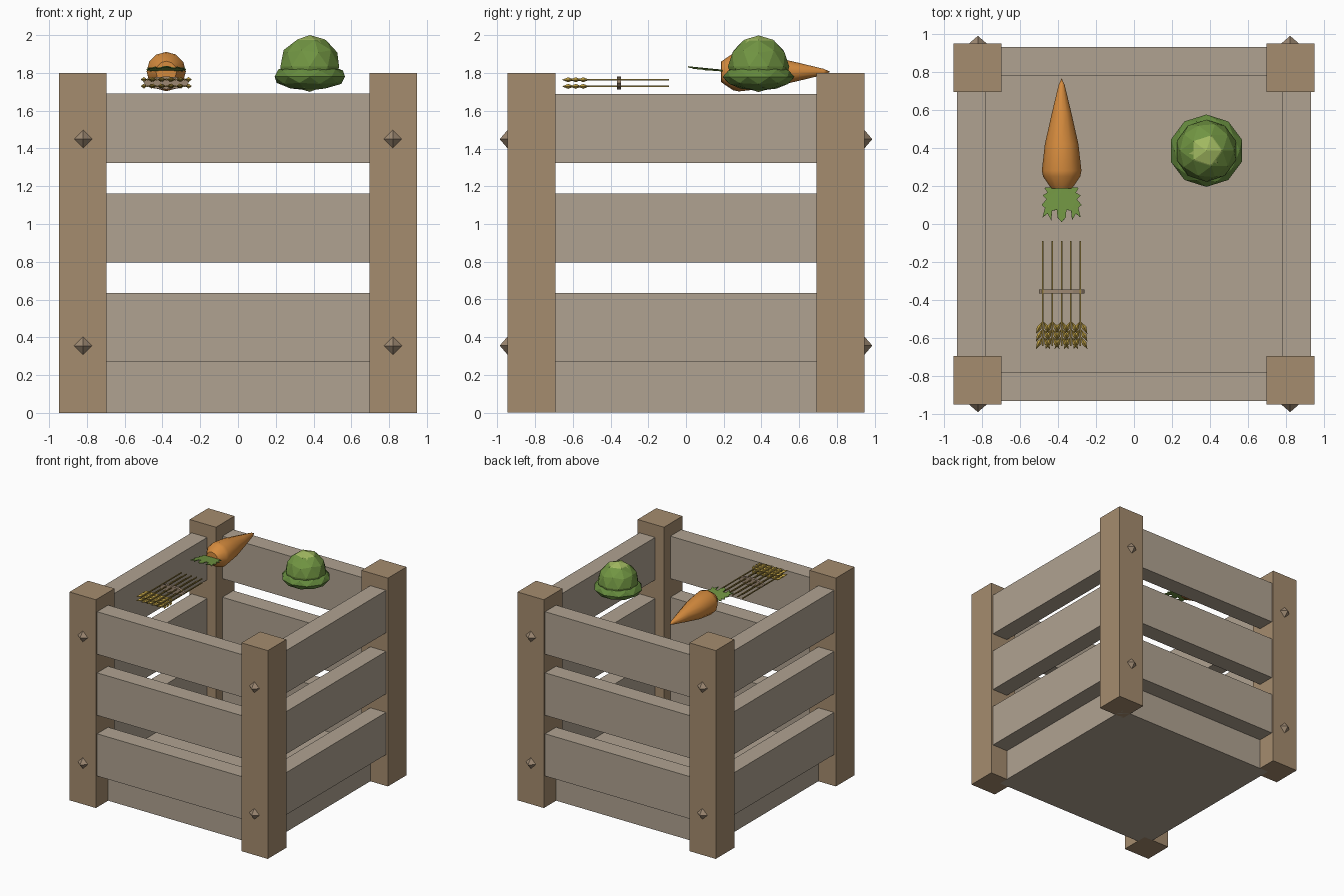
import bpy, bmesh, math
from mathutils import Vector, Matrix

if "Cube" in bpy.data.objects:
    bpy.data.objects.remove(bpy.data.objects["Cube"])


def material(name, rgb):
    m = bpy.data.materials.new(name)
    m.diffuse_color = (*rgb, 1)
    m.use_nodes = True
    m.node_tree.nodes["Principled BSDF"].inputs["Base Color"].default_value = m.diffuse_color
    return m


POST = material("post_wood", (0.376, 0.262, 0.156))
SLAT = material("slat_wood", (0.434, 0.365, 0.285))
STUD = material("stud_brown", (0.34, 0.25, 0.17))
ORANGE = material("carrot_orange", (0.67, 0.26, 0.048))
LEAF = material("leaf_green", (0.165, 0.30, 0.055))
CORE = material("pale_green", (0.36, 0.49, 0.12))
OUTER = material("outer_green", (0.13, 0.255, 0.047))
GRAIN = material("grain_gold", (0.53, 0.36, 0.06))
STALK = material("stalk_gold", (0.33, 0.23, 0.05))


def finish(name, bm, mat):
    bmesh.ops.recalc_face_normals(bm, faces=bm.faces)
    me = bpy.data.meshes.new(name)
    bm.to_mesh(me)
    bm.free()
    ob = bpy.data.objects.new(name, me)
    bpy.context.collection.objects.link(ob)
    me.materials.append(mat)
    return ob


def add_box(bm, lo, hi):
    lo, hi = Vector(lo), Vector(hi)
    size = hi - lo
    bmesh.ops.create_cube(bm, size=1, matrix=Matrix.Translation((lo + hi) / 2) @ Matrix.Diagonal((*size, 1)))


def add_octahedron(bm, centre, radii, turn=Matrix.Identity(4)):
    m = Matrix.Translation(centre) @ turn @ Matrix.Diagonal((*radii, 1))
    v = [bm.verts.new(m @ Vector(p)) for p in
         [(1, 0, 0), (0, 1, 0), (-1, 0, 0), (0, -1, 0), (0, 0, 1), (0, 0, -1)]]
    for i in range(4):
        for pole in (v[4], v[5]):
            bm.faces.new((v[i], v[(i + 1) % 4], pole))


# Corner posts and their studs on the front and back
for sx in (-1, 1):
    for sy in (-1, 1):
        tag = ("left" if sx < 0 else "right") + ("_front" if sy < 0 else "_back")
        bm = bmesh.new()
        c = Vector((sx * 0.822, sy * 0.82, 0.9))
        h = Vector((0.126, 0.127, 0.9))
        add_box(bm, c - h, c + h)
        finish("post_" + tag, bm, POST)
        bm = bmesh.new()
        for z in (0.355, 1.45):
            add_octahedron(bm, (sx * 0.82, sy * 0.945, z), (0.05, 0.043, 0.05))
        finish("studs_" + tag, bm, STUD)

# Three rows of slats on all four sides
for side, angle in (("front", 0), ("right", 90), ("back", 180), ("left", 270)):
    bm = bmesh.new()
    for z0, z1 in ((0.27, 0.635), (0.795, 1.162), (1.323, 1.69)):
        add_box(bm, (-0.71, -0.93, z0), (0.71, -0.78, z1))
    bm.transform(Matrix.Rotation(math.radians(angle), 4, 'Z'))
    finish("slats_" + side, bm, SLAT)

# Thick floor set inside the slats
bm = bmesh.new()
add_box(bm, (-0.78, -0.78, 0), (0.78, 0.78, 0.27))
finish("floor", bm, SLAT)

# Carrot body: turned profile along y
CX = -0.38
bm = bmesh.new()
profile = [(0, 0.185), (0.055, 0.187), (0.098, 0.25), (0.104, 0.28), (0.088, 0.42),
           (0.052, 0.58), (0.016, 0.73), (0, 0.765)]
vs = [bm.verts.new((CX + r, y, 1.807)) for r, y in profile]
es = [bm.edges.new(p) for p in zip(vs, vs[1:])]
bmesh.ops.spin(bm, geom=vs + es, cent=(CX, 0, 1.807), axis=(0, 1, 0),
               angle=2 * math.pi, steps=12, use_duplicate=False)
bmesh.ops.remove_doubles(bm, verts=bm.verts, dist=0.0005)
carrot = finish("carrot_body", bm, ORANGE)
bpy.context.view_layer.objects.active = carrot
carrot.select_set(True)
bpy.ops.object.shade_smooth_by_angle(angle=math.radians(35))
carrot.select_set(False)

# Carrot leaf: flat serrated outline, mirrored
half = [(0, 0.2), (0.09, 0.19), (0.075, 0.165), (0.1, 0.15), (0.08, 0.13), (0.105, 0.1),
        (0.088, 0.085), (0.1, 0.035), (0.075, 0.055), (0.055, 0.02), (0.05, 0.07),
        (0.025, 0.075), (0.022, 0.035), (0, 0.01)]
outline = half + [(-x, y) for x, y in half[-2:0:-1]]
bm = bmesh.new()
face = bm.faces.new([bm.verts.new((CX + x, y, 1.838 - 0.1 * y - 0.6 * x * x)) for x, y in outline])
bmesh.ops.triangulate(bm, faces=[face])
leaf = finish("carrot_leaf", bm, LEAF)
leaf.modifiers.new("thickness", 'SOLIDIFY').thickness = 0.006

# Cabbage heart and spreading bottom leaves
CAB = Vector((0.38, 0.385, 1.85))
for name, z, radii, mat in (("cabbage_heart", 1.85, (0.15, 0.15, 0.15), CORE),
                            ("cabbage_base", 1.78, (0.196, 0.19, 0.073), OUTER)):
    bm = bmesh.new()
    bmesh.ops.create_icosphere(bm, subdivisions=2, radius=1,
                               matrix=Matrix.Translation((CAB.x, CAB.y, z)) @ Matrix.Diagonal((*radii, 1)))
    finish(name, bm, mat)

# Wrapping cabbage leaves: caps sliced from a slightly larger ball
for i, azimuth in enumerate((10, 130, 250)):
    a = math.radians(azimuth)
    d = Vector((math.cos(a), math.sin(a), 0.25)).normalized()
    bm = bmesh.new()
    bmesh.ops.create_icosphere(bm, subdivisions=2, radius=0.163)
    bmesh.ops.bisect_plane(bm, geom=bm.verts[:] + bm.edges[:] + bm.faces[:],
                           plane_co=d * 0.075, plane_no=d, clear_inner=True)
    bm.transform(Matrix.Translation(CAB - Vector((0, 0, 0.015))))
    wrap = finish("cabbage_leaf_%d" % (i + 1), bm, LEAF)
    wrap.modifiers.new("thickness", 'SOLIDIFY').thickness = 0.012

# Wheat sheaf: two layers of stalks with slanted grains
stalks, grains = bmesh.new(), bmesh.new()
for z in (1.73, 1.765):
    for k in range(5):
        x = CX + (k - 2) * 0.049
        add_box(stalks, (x - 0.004, -0.64, z - 0.004), (x + 0.004, -0.09, z + 0.004))
        for y in (-0.545, -0.585, -0.625):
            for s in (-1, 1):
                add_octahedron(grains, (x + s * 0.02, y, z), (0.013, 0.037, 0.013),
                               Matrix.Rotation(s * math.radians(28), 4, 'Z'))
finish("wheat_stalks", stalks, STALK)
finish("wheat_grains", grains, GRAIN)

# Band around the sheaf
bm = bmesh.new()
m = Matrix.Translation((CX, -0.355, 1.747)) @ Matrix.Diagonal((0.12, 1, 0.034, 1)) @ Matrix.Rotation(math.pi / 2, 4, 'X')
bmesh.ops.create_cone(bm, cap_ends=True, segments=12, radius1=1, radius2=1, depth=0.022, matrix=m)
finish("wheat_band", bm, STUD)
